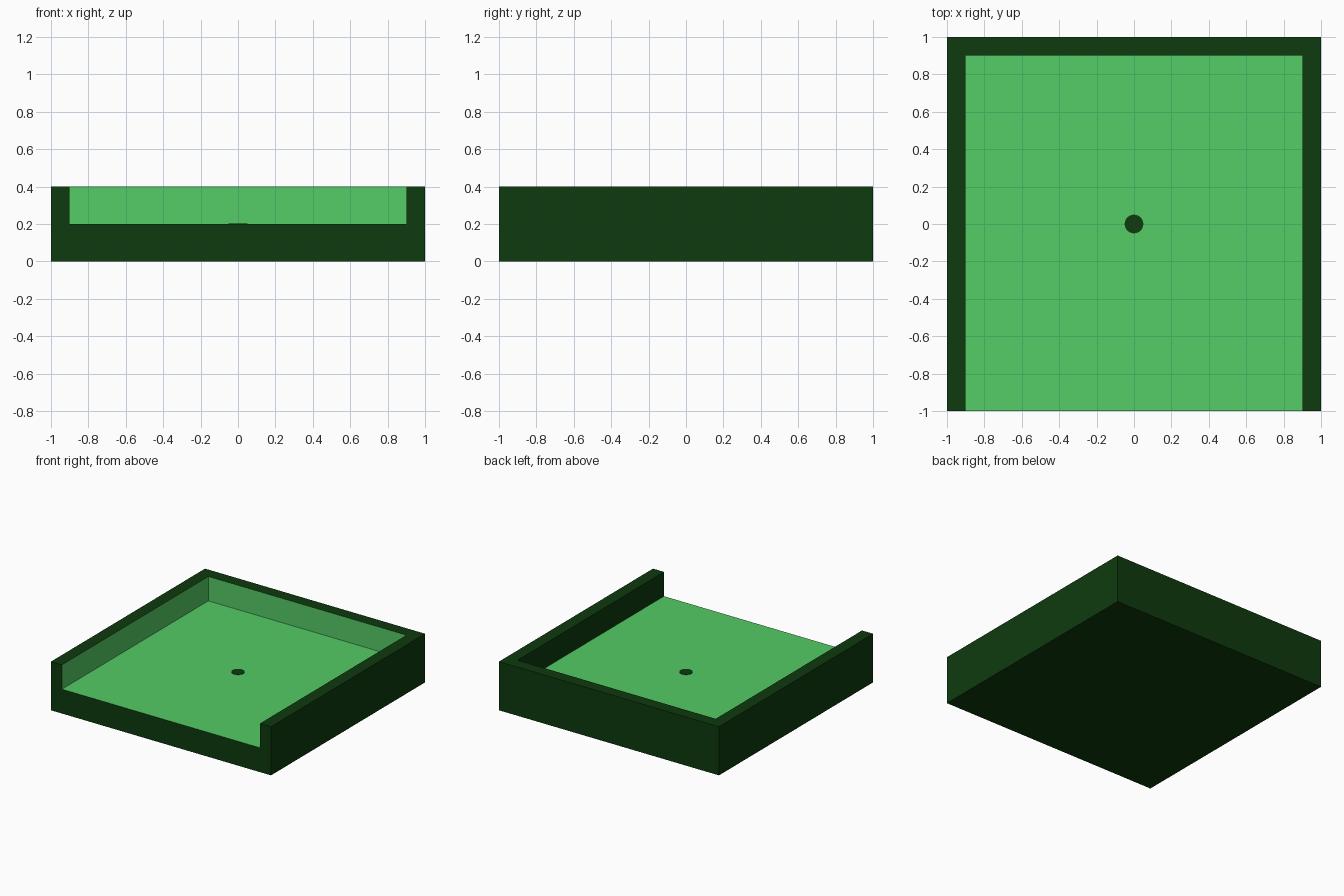
import bpy
import bmesh
from mathutils import Vector

default_cube = bpy.data.objects.get("Cube")
if default_cube:
    bpy.data.objects.remove(default_cube, do_unlink=True)

FLOOR_Z, RIM_Z, INNER = 0.2, 0.4, 0.9


def make_material(name, color):
    mat = bpy.data.materials.new(name)
    mat.use_nodes = True
    mat.diffuse_color = color
    mat.node_tree.nodes["Principled BSDF"].inputs["Base Color"].default_value = color
    return mat


def add_object(name, bm, materials):
    mesh = bpy.data.meshes.new(name)
    bmesh.ops.recalc_face_normals(bm, faces=bm.faces)
    bm.to_mesh(mesh)
    bm.free()
    for mat in materials:
        mesh.materials.append(mat)
    obj = bpy.data.objects.new(name, mesh)
    bpy.context.collection.objects.link(obj)
    return obj


dark_green = make_material("dark green", (0.0045, 0.042, 0.0045, 1))
light_green = make_material("light green", (0.089, 0.604, 0.133, 1))

# Slab, cut along the inner lines of the three walls
bm = bmesh.new()
bmesh.ops.create_cube(bm, size=2)
bmesh.ops.scale(bm, vec=(1, 1, FLOOR_Z / 2), verts=bm.verts)
bmesh.ops.translate(bm, vec=(0, 0, FLOOR_Z / 2), verts=bm.verts)
for co, normal in (((INNER, 0, 0), (1, 0, 0)),
                   ((-INNER, 0, 0), (1, 0, 0)),
                   ((0, INNER, 0), (0, 1, 0))):
    bmesh.ops.bisect_plane(bm, geom=bm.verts[:] + bm.edges[:] + bm.faces[:],
                           plane_co=co, plane_no=normal)

# Light floor in the middle, walls raised at the left, right and back
bm.normal_update()
rim = []
for face in bm.faces:
    if face.normal.z > 0.5:
        centre = face.calc_center_median()
        if abs(centre.x) > INNER or centre.y > INNER:
            rim.append(face)
        else:
            face.material_index = 1
raised = bmesh.ops.extrude_face_region(bm, geom=rim)["geom"]
bmesh.ops.translate(bm, vec=Vector((0, 0, RIM_Z - FLOOR_Z)),
                    verts=[v for v in raised if isinstance(v, bmesh.types.BMVert)])
add_object("tray", bm, [dark_green, light_green])

# Small dark spot at the centre of the floor
bm = bmesh.new()
bmesh.ops.create_cone(bm, cap_ends=True, segments=32, radius1=0.05, radius2=0.05, depth=0.004)
bmesh.ops.translate(bm, vec=(0, 0, FLOOR_Z + 0.001), verts=bm.verts)
add_object("centre_spot", bm, [dark_green])
